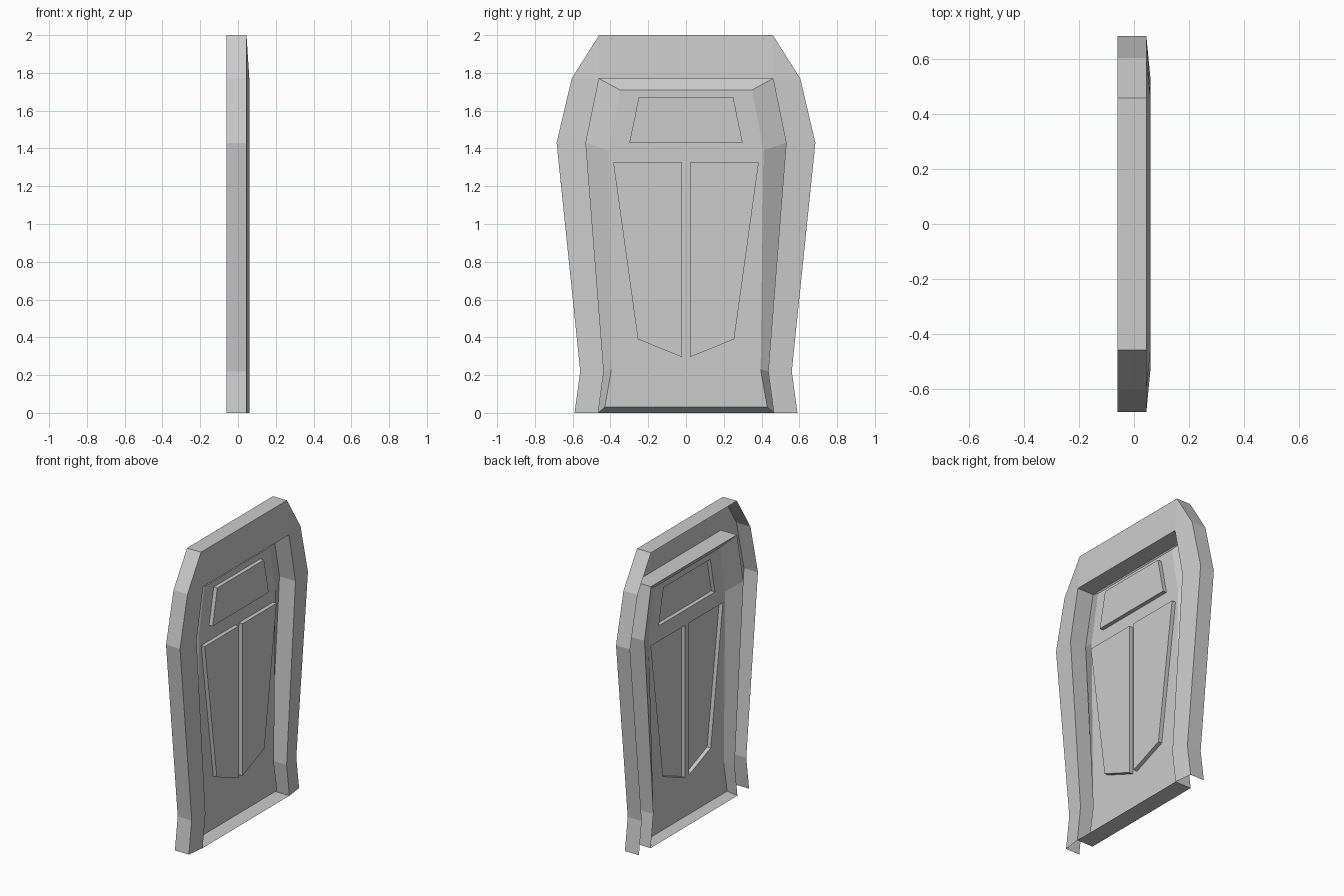
import bpy
import bmesh

cube = bpy.data.objects.get("Cube")
if cube:
    bpy.data.objects.remove(cube, do_unlink=True)

grey = bpy.data.materials.new("plain_grey")
colour = (0.6, 0.6, 0.6, 1)
grey.diffuse_color = colour
grey.use_nodes = True
grey.node_tree.nodes["Principled BSDF"].inputs["Base Color"].default_value = colour

# Depths along x
BACK, EDGE, RIM, PANEL = -0.06, 0.045, 0.06, -0.007
RAISED = PANEL + 0.027


def mirrored(half):
    """Full outline from the +y half, listed bottom to top."""
    return half + [(-y, z) for y, z in reversed(half)]


def ring(bm, outline, x):
    return [bm.verts.new((x, y, z)) for y, z in outline]


def loft(bm, a, b, closed=True):
    """Quads between two rings of equal length."""
    n = len(a)
    for i in range(n if closed else n - 1):
        j = (i + 1) % n
        bm.faces.new((a[i], a[j], b[j], b[i]))


def loop_edges(bm, verts):
    edges = []
    for i, v in enumerate(verts):
        w = verts[(i + 1) % len(verts)]
        edges.append(bm.edges.get((v, w)) or bm.edges.new((v, w)))
    return edges


def finish(bm, name):
    mesh = bpy.data.meshes.new(name)
    bm.to_mesh(mesh)
    bm.free()
    mesh.materials.append(grey)
    obj = bpy.data.objects.new(name, mesh)
    bpy.context.collection.objects.link(obj)
    return obj


# Outlines as (y, z)
outer = mirrored([(0.59, 0), (0.56, 0.22), (0.685, 1.43), (0.605, 1.77), (0.46, 2)])
inner = mirrored([(0.465, 0), (0.435, 0.22), (0.53, 1.43), (0.46, 1.77)])
field = mirrored([(0.43, 0.03), (0.395, 0.23), (0.41, 1.39), (0.35, 1.71)])
window = mirrored([(0.3, 1.43), (0.25, 1.67)])
right_leaf = [(0.02, 0.295), (0.255, 0.39), (0.385, 1.325), (0.02, 1.325)]
left_leaf = [(-y, z) for y, z in reversed(right_leaf)]
reliefs = {"upper_raised_panel": window,
           "lower_raised_panel_left": left_leaf,
           "lower_raised_panel_right": right_leaf}

# Frame: outer wall, sloping rim and straight recess wall
bm = bmesh.new()
wall_back = ring(bm, outer, BACK)
wall_front = ring(bm, outer, EDGE)
rim_inner = ring(bm, inner, RIM)
recess_back = ring(bm, inner, BACK)
loft(bm, wall_back, wall_front, closed=False)
loft(bm, rim_inner, recess_back)
# The rim's head has one corner more on each side than the recess
n, m = len(wall_front), len(rim_inner)
for i in range(3):
    bm.faces.new((wall_front[i], wall_front[i + 1], rim_inner[i + 1], rim_inner[i]))
    bm.faces.new((wall_front[n - 2 - i], wall_front[n - 1 - i],
                  rim_inner[m - 1 - i], rim_inner[m - 2 - i]))
bm.faces.new((wall_front[3], wall_front[4], rim_inner[3]))
bm.faces.new((wall_front[5], wall_front[6], rim_inner[4]))
bm.faces.new((wall_front[4], wall_front[5], rim_inner[4], rim_inner[3]))
finish(bm, "door_frame")

# Central panel: bevelled border and flat field, open behind the raised panels
bm = bmesh.new()
border = ring(bm, inner, BACK)
field_ring = ring(bm, field, PANEL)
loft(bm, border, field_ring)
edges = loop_edges(bm, field_ring)
for outline in reliefs.values():
    edges += loop_edges(bm, ring(bm, outline, PANEL))
bmesh.ops.triangle_fill(bm, use_beauty=True, use_dissolve=False, edges=edges,
                        normal=(1, 0, 0))
for f in bm.faces:
    f.normal_update()
    if f.normal.x < 0:
        f.normal_flip()
finish(bm, "centre_panel")

# Raised panels, hollow at the back
for name, outline in reliefs.items():
    bm = bmesh.new()
    top = ring(bm, outline, RAISED)
    loft(bm, ring(bm, outline, PANEL), top)
    bm.faces.new(top)
    finish(bm, name)
